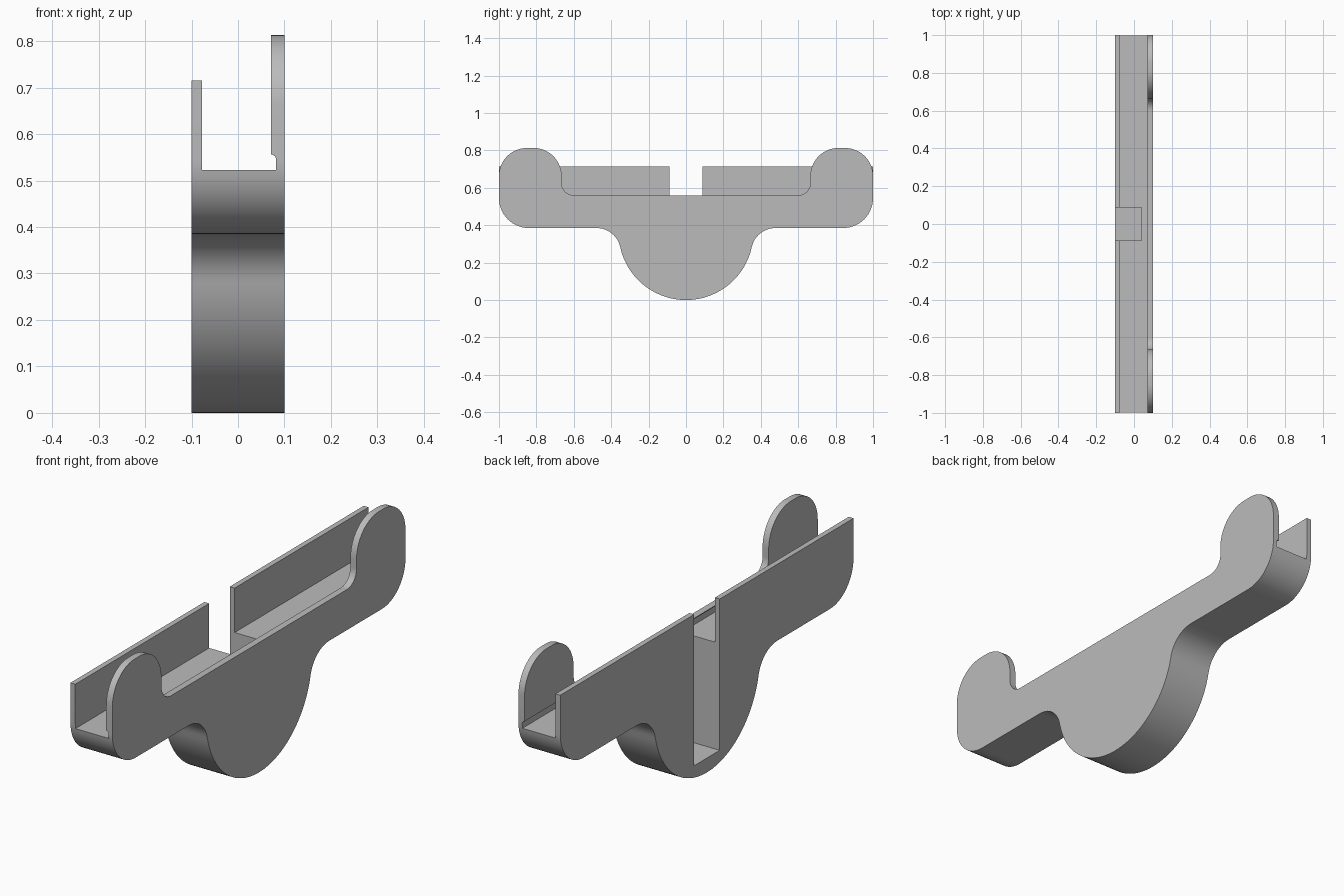
import bpy, bmesh
from math import sin, cos, atan2, radians, degrees

cube = bpy.data.objects.get("Cube")
if cube:
    bpy.data.objects.remove(cube, do_unlink=True)

grey = bpy.data.materials.new("plain grey")
grey.use_nodes = True
grey.diffuse_color = (0.5, 0.5, 0.5, 1)
grey.node_tree.nodes["Principled BSDF"].inputs["Base Color"].default_value = (0.5, 0.5, 0.5, 1)


def arc(u, v, r, start, end, steps=14):
    angles = [radians(start + (end - start) * i / steps) for i in range(steps + 1)]
    return [(u + r * cos(a), v + r * sin(a)) for a in angles]


def mirrored(half):
    """Complete an outline from its +y half."""
    return half + [(-u, v) for u, v in reversed(half) if abs(u) > 1e-6]


def extrude(name, outline, axis, low, high):
    """Extrude a (y, z) outline along x, or an (x, z) outline along y."""
    place = (lambda d, u, v: (d, u, v)) if axis == "x" else (lambda d, u, v: (u, d, v))
    bm = bmesh.new()
    face = bm.faces.new([bm.verts.new(place(low, u, v)) for u, v in outline])
    moved = bmesh.ops.extrude_face_region(bm, geom=[face])["geom"]
    bmesh.ops.translate(bm, vec=place(high - low, 0, 0),
                        verts=[g for g in moved if isinstance(g, bmesh.types.BMVert)])
    bmesh.ops.recalc_face_normals(bm, faces=bm.faces)
    mesh = bpy.data.meshes.new(name)
    bm.to_mesh(mesh)
    bm.free()
    mesh.materials.append(grey)
    obj = bpy.data.objects.new(name, mesh)
    bpy.context.collection.objects.link(obj)
    return obj


def rectangle(u0, u1, v0, v1):
    return [(u0, v0), (u1, v0), (u1, v1), (u0, v1)]


# Body: round belly, concave fillets and arms with rounded lower ends
belly, fillet, underside = 0.36, 0.13, 0.385
dz = underside - fillet - belly
cy = ((belly + fillet) ** 2 - dz ** 2) ** 0.5
tangent = degrees(atan2(dz, cy))
half = arc(0, belly, belly, -90, tangent, 28)
half += arc(cy, underside - fillet, fillet, 180 + tangent, 90)[1:]
half += arc(0.84, 0.545, 0.16, -90, 0) + [(1, 0.95)]
body = extrude("bracket_body", mirrored(half), "x", -0.1, 0.1)

# Lobed upper edge of the left side plate
lobe = [(0, 0.56)] + arc(0.6, 0.625, 0.065, -90, 0)
lobe += arc(0.815, 0.663, 0.15, 180, 90) + arc(0.85, 0.663, 0.15, 90, 0)
lobe += [(1.2, 0.663), (1.2, 1.2)]

# Channel with a rounded undercut along the left plate
channel = [(-0.077, 1.2), (-0.077, 0.523), (0.082, 0.523)]
channel += arc(0.071, 0.545, 0.011, 0, 90, 6) + [(0.071, 1.2)]

cutters = [
    extrude("channel_cutter", channel, "y", -1.3, 1.3),
    extrude("lobe_cutter", mirrored(lobe), "x", 0.03, 0.3),
    extrude("wall_top_cutter", rectangle(-1.3, 1.3, 0.715, 1.3), "x", -0.3, 0),
    extrude("slot_cutter", rectangle(-0.087, 0.087, 0.062, 1.3), "x", -0.3, 0.04),
]

bpy.ops.object.select_all(action="DESELECT")
body.select_set(True)
bpy.context.view_layer.objects.active = body
for cutter in cutters:
    cutter.hide_render = True
    cut = body.modifiers.new(cutter.name, "BOOLEAN")
    cut.operation = "DIFFERENCE"
    cut.solver = "EXACT"
    cut.object = cutter
    bpy.ops.object.modifier_apply(modifier=cut.name)
    bpy.data.objects.remove(cutter, do_unlink=True)
bpy.ops.object.shade_smooth_by_angle(angle=radians(30))
